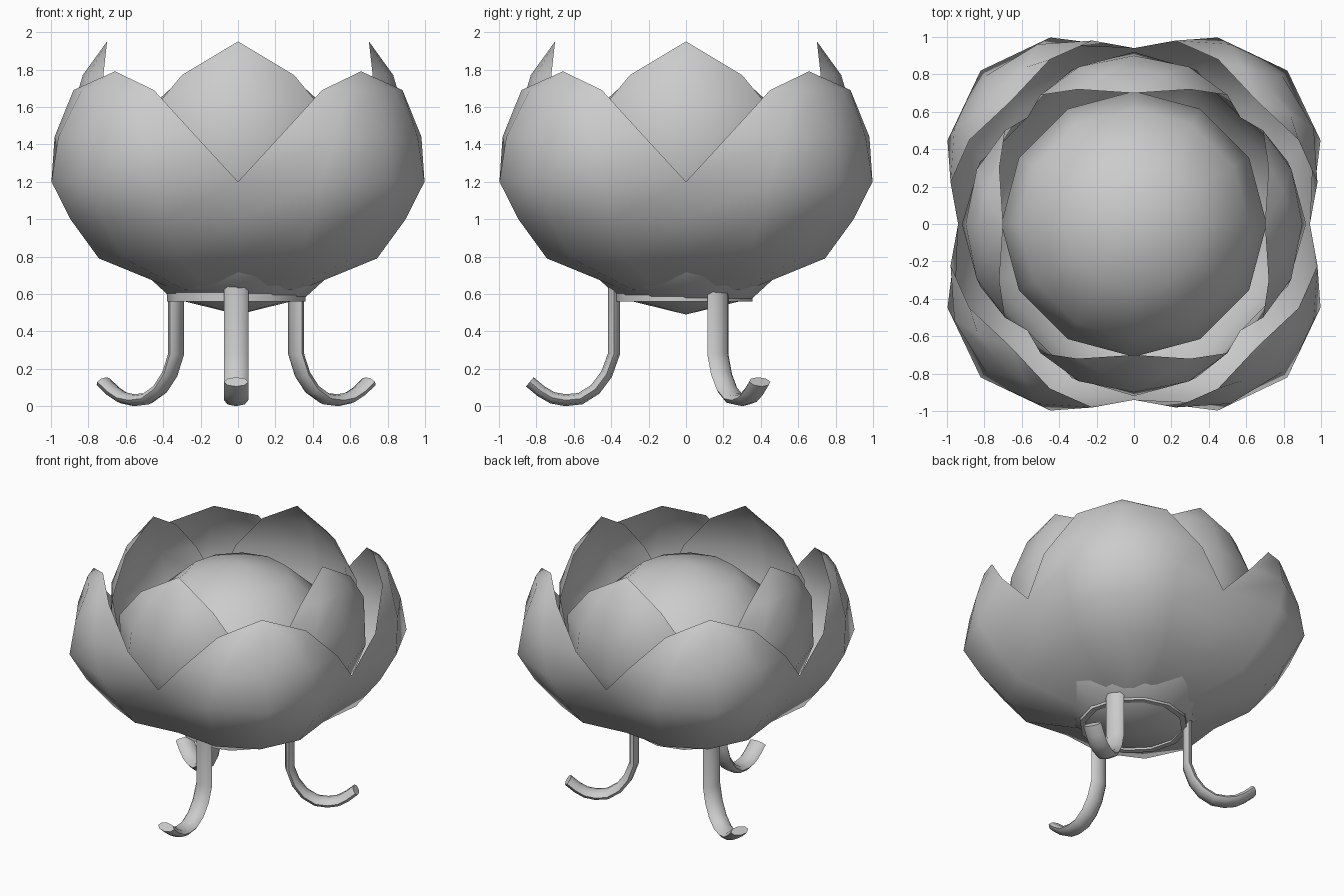
import bpy, bmesh
from math import sin, cos, pi, radians
from mathutils import Vector

cube = bpy.data.objects.get("Cube")
if cube:
    bpy.data.objects.remove(cube)

grey = bpy.data.materials.new("plain_grey")
grey.use_nodes = True
COLOUR = (0.6, 0.6, 0.6, 1)
grey.diffuse_color = COLOUR
grey.node_tree.nodes["Principled BSDF"].inputs["Base Color"].default_value = COLOUR


def finish(name, bm, angle, recalc=True):
    """Turn a bmesh into a smooth shaded, coloured object."""
    bmesh.ops.remove_doubles(bm, verts=bm.verts, dist=0.002)
    if recalc:
        bmesh.ops.recalc_face_normals(bm, faces=bm.faces)
    mesh = bpy.data.meshes.new(name)
    bm.to_mesh(mesh)
    bm.free()
    mesh.materials.append(grey)
    obj = bpy.data.objects.new(name, mesh)
    bpy.context.collection.objects.link(obj)
    bpy.ops.object.select_all(action='DESELECT')
    obj.select_set(True)
    bpy.context.view_layer.objects.active = obj
    bpy.ops.object.shade_smooth_by_angle(angle=radians(angle))
    return obj


def skin(bm, rows, closed=False):
    """Bridge successive rows of points with quads."""
    grid = [[bm.verts.new(p) for p in row] for row in rows]
    for low, high in zip(grid, grid[1:]):
        for i in range(len(low) - (not closed)):
            j = (i + 1) % len(low)
            bm.faces.new((low[i], low[j], high[j], high[i]))
    return grid


def petal_layer(name, rows, start):
    """Four cupped petals; row = middle reach, edge reach, half width, heights."""
    bm = bmesh.new()
    for k in range(4):
        a = start + k * pi / 2
        out, side = Vector((cos(a), sin(a), 0)), Vector((-sin(a), cos(a), 0))
        points = []
        for mid, edge, half, z_mid, z_edge in rows:
            row = []
            for t, drop in ((-1, 1), (-0.585, 0.28), (0, 0), (0.585, 0.28), (1, 1)):
                p = out * (mid + (edge - mid) * drop) + side * half * t
                p.z = z_mid + (z_edge - z_mid) * drop
                row.append(p)
            points.append(row)
        skin(bm, points)
    return finish(name, bm, 75, recalc=False)


# Two rings of petals, each open at the bottom
petal_layer("outer_petals", [
    (0.40, 0.25, 0.25, 0.62, 0.66), (0.86, 0.50, 0.50, 0.79, 0.79),
    (1.04, 0.60, 0.60, 1.00, 1.00), (1.16, 0.665, 0.665, 1.20, 1.20),
    (1.12, 0.85, 0.537, 1.44, 1.44), (1.03, 0.94, 0.304, 1.69, 1.69),
    (0.93, 0.93, 0, 1.79, 1.79)], pi / 4)
petal_layer("inner_petals", [
    (0.38, 0.25, 0.25, 0.68, 0.70), (0.70, 0.45, 0.45, 0.90, 0.90),
    (0.84, 0.53, 0.53, 1.08, 1.08), (0.92, 0.57, 0.57, 1.27, 1.27),
    (0.90, 0.69, 0.50, 1.53, 1.53), (0.83, 0.72, 0.30, 1.77, 1.77),
    (0.70, 0.70, 0, 1.95, 1.95)], 0)

# Rounded bud in the middle
bm = bmesh.new()
bmesh.ops.create_uvsphere(bm, u_segments=12, v_segments=6, radius=1)
bmesh.ops.scale(bm, vec=(0.71, 0.71, 0.65), verts=bm.verts)
bmesh.ops.translate(bm, vec=(0, 0, 1.14), verts=bm.verts)
finish("bud", bm, 75)

# Hollow support ring
BASE = Vector((-0.01, -0.015, 0))
bm = bmesh.new()
profile = [(0.37, 0.56), (0.37, 0.68), (0.33, 0.68), (0.33, 0.56), (0.37, 0.56)]
skin(bm, [[BASE + Vector((r * cos(i * pi / 6), r * sin(i * pi / 6), z))
           for i in range(12)] for r, z in profile], closed=True)
finish("support_ring", bm, 40)

# Three curled legs with a flattened section
path = [Vector((r, 0, z)) for r, z in (
    (0.37, 0.66), (0.37, 0.28), (0.41, 0.17), (0.47, 0.09), (0.55, 0.04),
    (0.63, 0.032), (0.70, 0.045), (0.76, 0.08), (0.82, 0.13))]
for name, deg in (("front_leg", -90), ("back_left_leg", 30), ("back_right_leg", 150)):
    a = radians(deg)
    out, side = Vector((cos(a), sin(a), 0)), Vector((-sin(a), cos(a), 0))
    bm = bmesh.new()
    rows = []
    for i, p in enumerate(path):
        run = (path[min(i + 1, len(path) - 1)] - path[max(i - 1, 0)]).normalized()
        centre = BASE + out * p.x + Vector((0, 0, p.z))
        normal = out * -run.z + Vector((0, 0, run.x))
        rows.append([centre + side * 0.065 * cos(t * pi / 4)
                     + normal * 0.032 * sin(t * pi / 4) for t in range(8)])
    grid = skin(bm, rows, closed=True)
    bm.faces.new(grid[0])
    bm.faces.new(grid[-1])
    finish(name, bm, 50)
